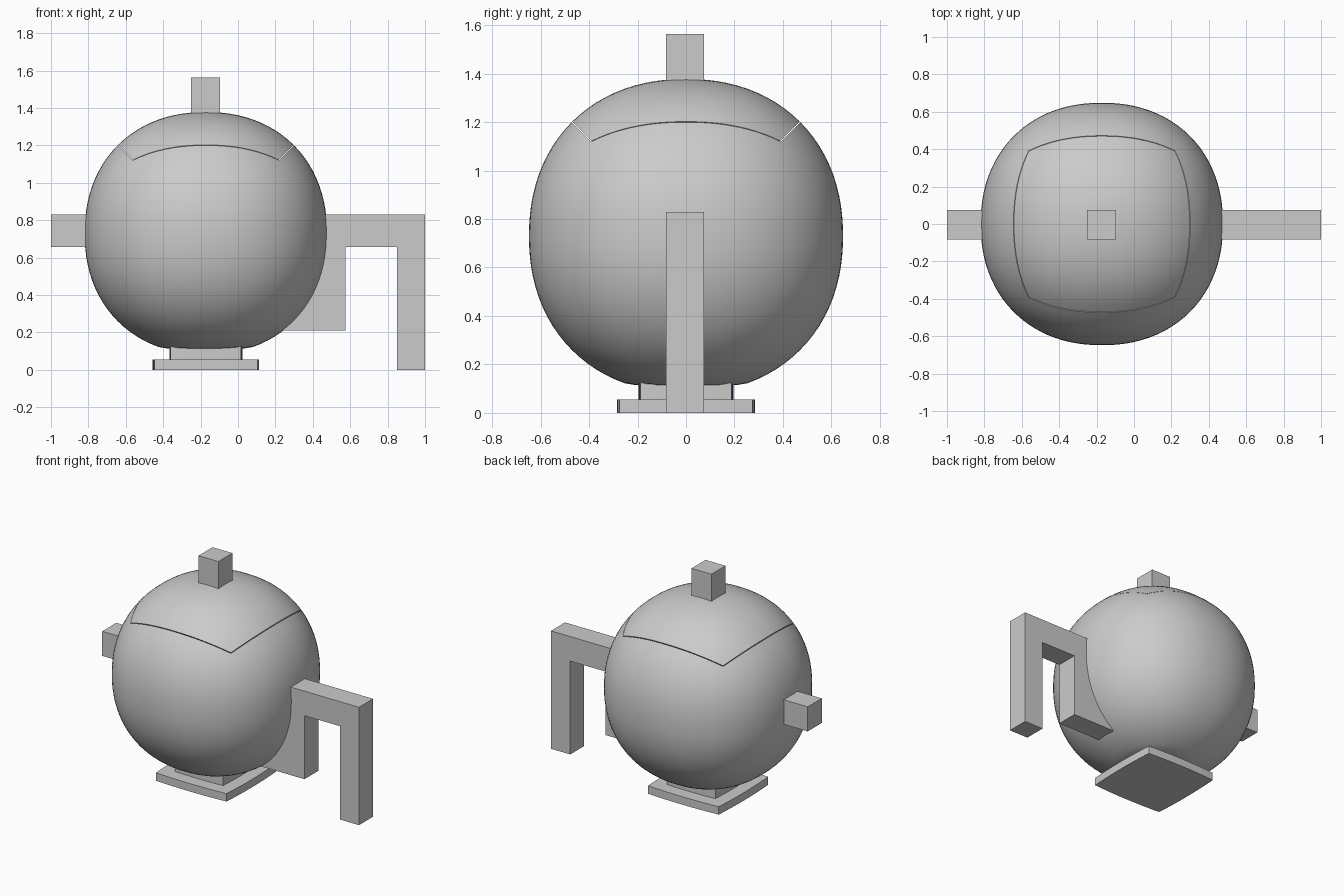
import bpy, bmesh, math
from mathutils import Vector

if "Cube" in bpy.data.objects:
    bpy.data.objects.remove(bpy.data.objects["Cube"])

CX, CZ = -0.172, 0.73          # centre of the round body
R, P = 0.648, 2.17             # radius and squareness

grey = bpy.data.materials.new("grey clay")
grey.diffuse_color = (0.6, 0.6, 0.6, 1)
grey.use_nodes = True
grey.node_tree.nodes["Principled BSDF"].inputs["Base Color"].default_value = grey.diffuse_color


def finish(bm, name, smooth=False):
    bmesh.ops.recalc_face_normals(bm, faces=bm.faces)
    me = bpy.data.meshes.new(name)
    bm.to_mesh(me)
    bm.free()
    me.materials.append(grey)
    ob = bpy.data.objects.new(name, me)
    bpy.context.collection.objects.link(ob)
    if smooth:
        bpy.ops.object.select_all(action='DESELECT')
        ob.select_set(True)
        bpy.context.view_layer.objects.active = ob
        bpy.ops.object.shade_smooth_by_angle(angle=math.radians(35))
    return ob


def block(bm, x0, x1, z0, z1, y0=-0.082, y1=0.074):
    ret = bmesh.ops.create_cube(bm, size=1)
    for v in ret["verts"]:
        v.co = Vector((x1 if v.co.x > 0 else x0,
                       y1 if v.co.y > 0 else y0,
                       z1 if v.co.z > 0 else z0))


def prism(name, pts, z0, z1, upright=False):
    """Extrude an outline; upright outlines lie in the xz plane."""
    bm = bmesh.new()
    put = (lambda p, d: (p[0], d, p[1])) if upright else (lambda p, d: (p[0], p[1], d))
    f = bm.faces.new([bm.verts.new(put(p, z0)) for p in pts])
    ext = bmesh.ops.extrude_face_region(bm, geom=[f])
    step = Vector(put((0, 0), z1 - z0))
    for g in ext["geom"]:
        if isinstance(g, bmesh.types.BMVert):
            g.co += step
    return finish(bm, name)


def shell(name, lid):
    """Part of a rounded cube: its top side (lid) or the rest (pot)."""
    bm = bmesh.new()
    bmesh.ops.create_cube(bm, size=2)
    bmesh.ops.subdivide_edges(bm, edges=bm.edges[:], cuts=23, use_grid_fill=True)
    drop = [f for f in bm.faces if (f.calc_center_median().z > 0.999) != lid]
    bmesh.ops.delete(bm, geom=drop, context='FACES')
    rim = {v for v in bm.verts if v.is_boundary}
    for v in bm.verts:
        d = Vector([math.tan(c * math.pi / 4) for c in v.co])
        if v in rim:                       # thin gap between lid and pot
            d.z *= 1.006 if lid else 0.994
        d *= R / sum(abs(c) ** P for c in d) ** (1 / P)
        d.z = max(d.z, -0.615)             # flattened underside
        v.co = d
    # rim wall going inwards along the seam
    edges = [e for e in bm.edges if e.is_boundary]
    ext = bmesh.ops.extrude_edge_only(bm, edges=edges)
    for g in ext["geom"]:
        if isinstance(g, bmesh.types.BMVert):
            g.co *= 0.78
    for v in bm.verts:
        v.co += Vector((CX, 0, CZ))
    return finish(bm, name, True)


shell("pot_body", False)
shell("lid", True)


# stepped foot: squares with slightly bulged sides
def bulged(h, n=8):
    pts = []
    for k in range(4):
        a = k * math.pi / 2
        for i in range(n):
            t = -1 + 2 * i / n
            x, y = h * (0.965 + 0.035 * (1 - t * t)), h * 0.965 * t
            pts.append((CX + x * math.cos(a) - y * math.sin(a),
                        x * math.sin(a) + y * math.cos(a)))
    return pts


prism("foot_plate", bulged(0.285), 0, 0.056)
prism("foot_neck", bulged(0.195), 0.056, 0.13)

# knob on the lid
bm = bmesh.new()
block(bm, -0.25, -0.095, 1.3, 1.563)
finish(bm, "knob")

# short stub on the left
bm = bmesh.new()
block(bm, -1.0, -0.7, 0.657, 0.83)
finish(bm, "side_stub")

# stepped arm on the right, reaching down to the ground
arm = [(0.2, 0.83), (1.0, 0.83), (1.0, 0), (0.85, 0), (0.85, 0.657),
       (0.575, 0.657), (0.575, 0.21), (0.2, 0.21)]
prism("bent_arm", arm, -0.082, 0.074, True)
